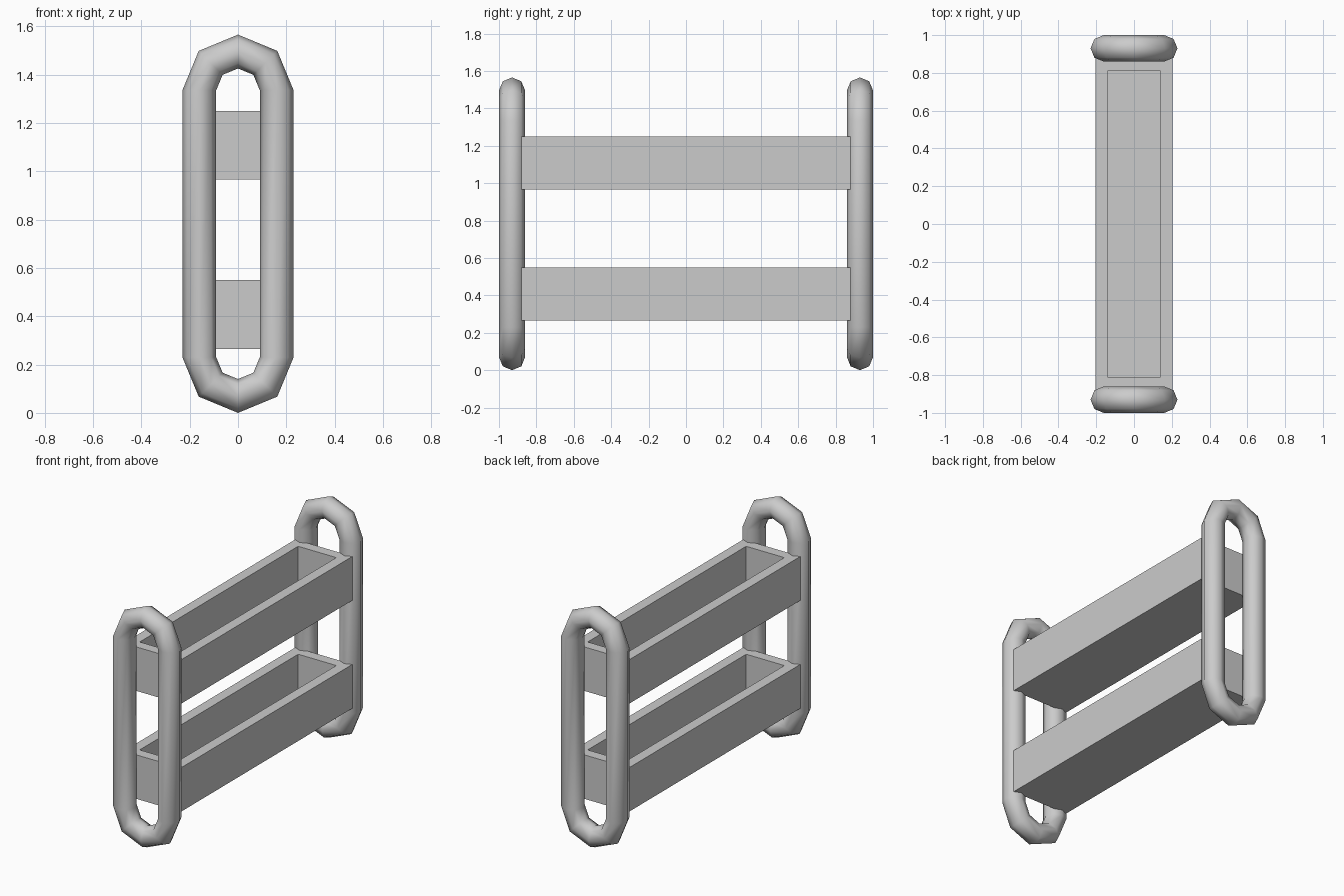
import bpy
import bmesh
from math import sin, cos, pi
from mathutils import Vector

cube = bpy.data.objects.get("Cube")
if cube:
    bpy.data.objects.remove(cube, do_unlink=True)

grey = bpy.data.materials.new("plain_grey")
grey.use_nodes = True
colour = (0.6, 0.6, 0.6, 1)
grey.diffuse_color = colour
grey.node_tree.nodes["Principled BSDF"].inputs["Base Color"].default_value = colour


def finish(name, bm, smooth):
    bmesh.ops.recalc_face_normals(bm, faces=bm.faces)
    for f in bm.faces:
        f.smooth = smooth
    mesh = bpy.data.meshes.new(name)
    bm.to_mesh(mesh)
    bm.free()
    mesh.materials.append(grey)
    obj = bpy.data.objects.new(name, mesh)
    bpy.context.collection.objects.link(obj)
    return obj


def loop_frame(name, y, radius=0.16, tube=0.07, low=0.23, high=1.335, sides=8):
    """Upright oval loop of round tube: two half circles joined by straights."""
    bm = bmesh.new()
    rings = []
    for start, z in ((0, high), (pi, low)):
        for step in range(5):
            a = start + step * pi / 4
            out = Vector((cos(a), 0, sin(a)))
            centre = Vector((0, y, z)) + out * radius
            ring = []
            for k in range(sides):
                t = 2 * pi * k / sides
                offset = out * cos(t) + Vector((0, sin(t), 0))
                ring.append(bm.verts.new(centre + offset * tube))
            rings.append(ring)
    for i, ring in enumerate(rings):
        after = rings[(i + 1) % len(rings)]
        for k in range(sides):
            n = (k + 1) % sides
            bm.faces.new((ring[k], ring[n], after[n], after[k]))
    return finish(name, bm, True)


def open_tray(name, bottom, height=0.285, floor=0.05, wall=0.068):
    """Open-topped trough: a box whose top is inset and pushed down."""
    bm = bmesh.new()
    bmesh.ops.create_cube(bm, size=1)
    for v in bm.verts:
        v.co = Vector((v.co.x * 0.41, v.co.y * 1.76, bottom + (v.co.z + 0.5) * height))
    bm.normal_update()
    top = max(bm.faces, key=lambda f: f.calc_center_median().z)
    bmesh.ops.inset_region(bm, faces=[top], thickness=wall, use_even_offset=True)
    # Extrude the inner rectangle down to make the cavity
    made = bmesh.ops.extrude_discrete_faces(bm, faces=[top])["faces"][0]
    bmesh.ops.translate(bm, verts=made.verts, vec=(0, 0, floor - height))
    return finish(name, bm, False)


# End frames
loop_frame("front_loop_frame", -0.93)
loop_frame("back_loop_frame", 0.93)

# Trays spanning between the frames
open_tray("lower_tray", 0.265)
open_tray("upper_tray", 0.965)
